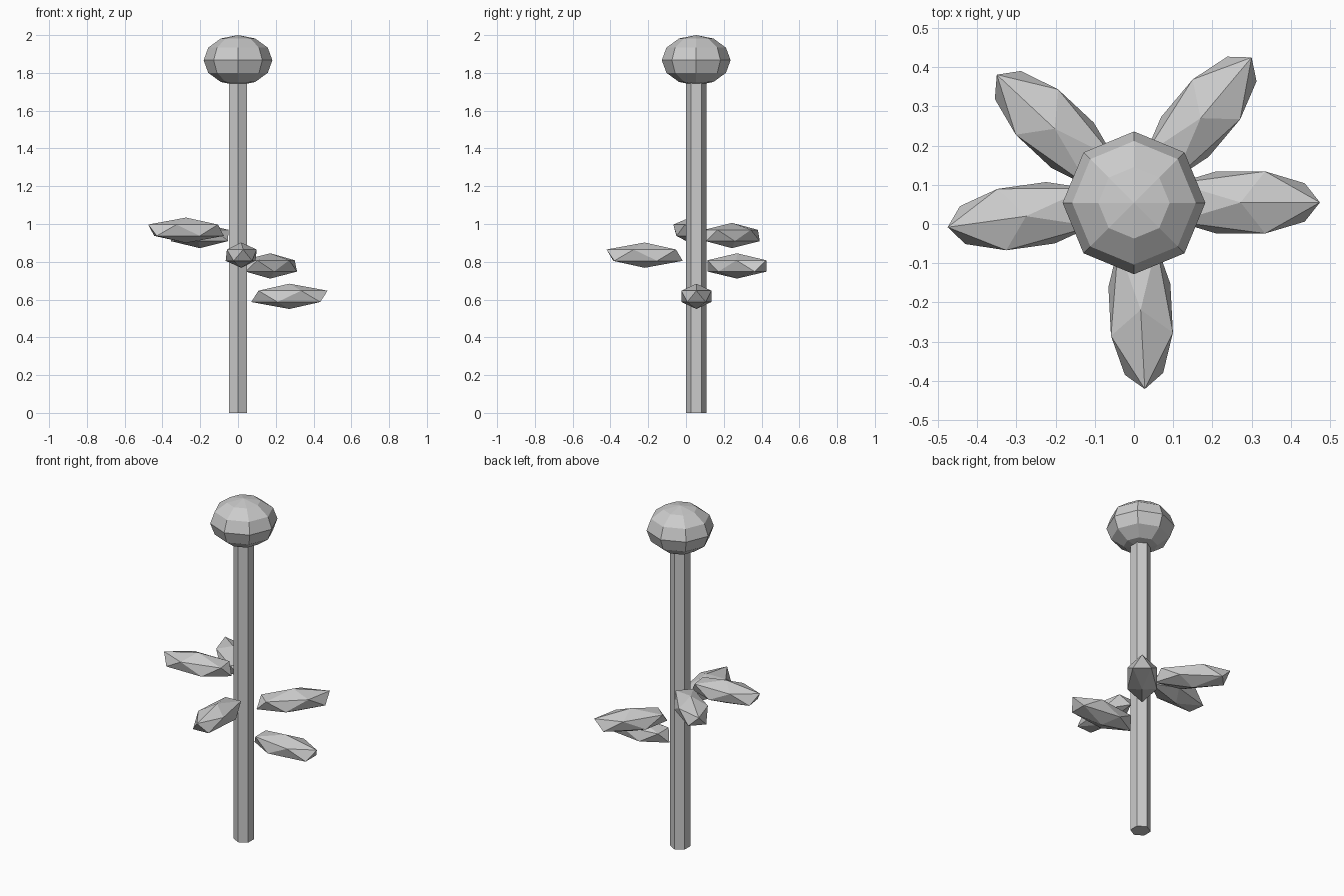
import bpy
import math

default = bpy.data.objects.get("Cube")
if default:
    bpy.data.objects.remove(default, do_unlink=True)

# Single matte grey
grey = bpy.data.materials.new("plain_grey")
grey.use_nodes = True
colour = (0.6, 0.6, 0.6, 1)
grey.diffuse_color = colour
grey.node_tree.nodes["Principled BSDF"].inputs["Base Color"].default_value = colour

AXIS_Y = 0.054  # the stem stands slightly behind the centre


def finish(name):
    ob = bpy.context.object
    ob.name = name
    ob.data.materials.append(grey)
    bpy.ops.object.shade_flat()
    return ob


# Six-sided stem
STEM_HEIGHT = 1.78
bpy.ops.mesh.primitive_cylinder_add(vertices=6, radius=0.055, depth=STEM_HEIGHT,
                                    location=(0, AXIS_Y, STEM_HEIGHT / 2))
finish("stem")

# Flattened round head
bpy.ops.mesh.primitive_uv_sphere_add(segments=8, ring_count=6, radius=1,
                                     location=(0, AXIS_Y, 1.867))
finish("flower_head").scale = (0.182, 0.182, 0.133)

# Leaves spiralling up the stem: name, centre, heading in degrees
leaves = [
    ("left_leaf", (0.272, 0.055, 0.617), 0),
    ("back_left_leaf", (0.17, 0.27, 0.778), 50),
    ("front_leaf", (0.017, -0.219, 0.835), -87),
    ("back_right_leaf", (-0.202, 0.243, 0.939), 137),
    ("right_leaf", (-0.275, 0.02, 0.967), 188),
]
for name, centre, heading in leaves:
    bpy.ops.mesh.primitive_ico_sphere_add(subdivisions=1, radius=1, location=centre,
                                          rotation=(0, 0, math.radians(heading)))
    finish(name).scale = (0.226, 0.093, 0.067)
